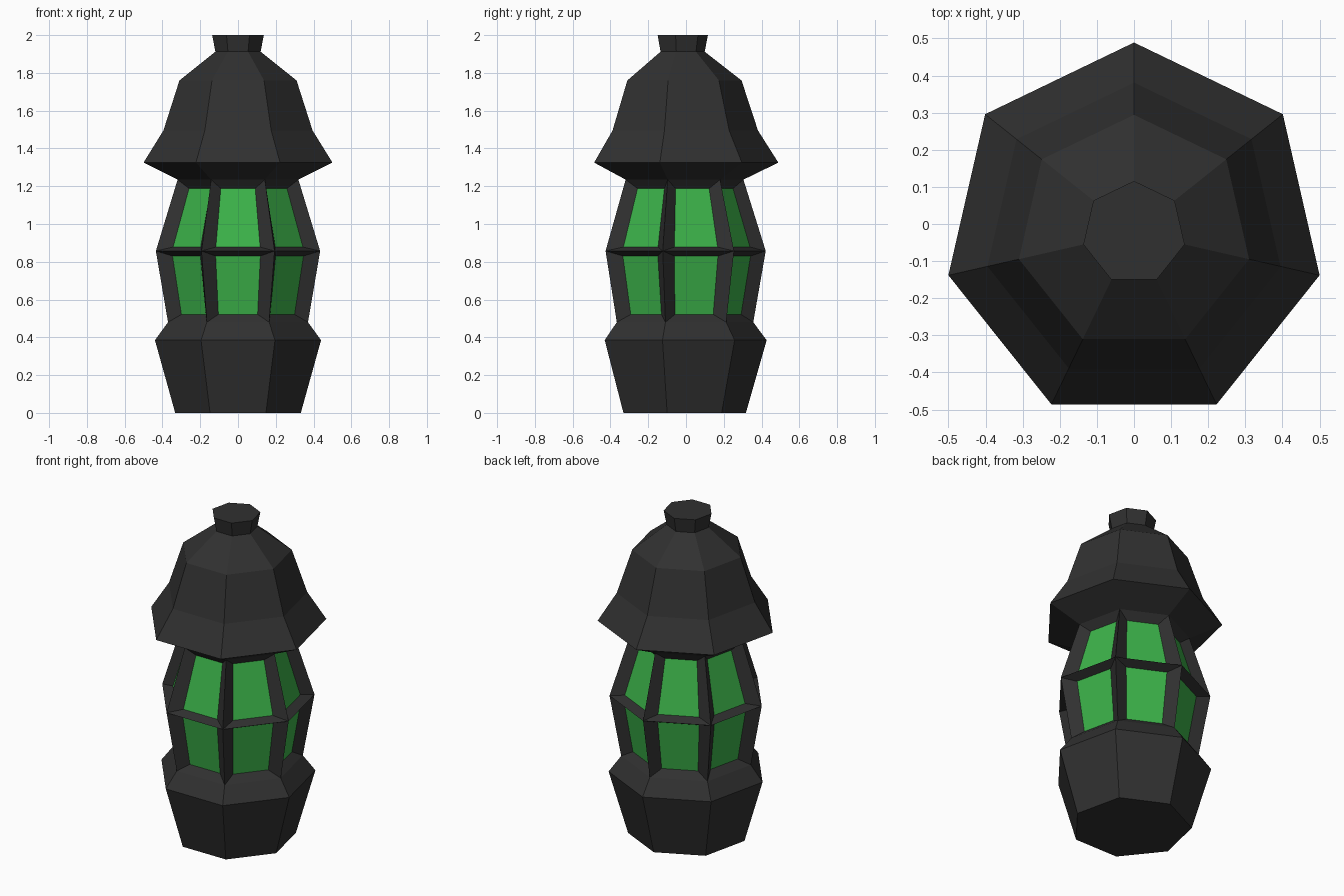
import bpy, bmesh
from math import sin, cos, tau
from mathutils import Vector

SIDES = 7
CENTRE_Y = -0.024

cube = bpy.data.objects.get("Cube")
if cube:
    bpy.data.objects.remove(cube, do_unlink=True)


def material(name, rgb):
    mat = bpy.data.materials.new(name)
    mat.use_nodes = True
    mat.diffuse_color = (*rgb, 1)
    shader = next(n for n in mat.node_tree.nodes if n.type == 'BSDF_PRINCIPLED')
    shader.inputs["Base Color"].default_value = (*rgb, 1)
    return mat


iron = material("dark iron", (0.030, 0.030, 0.030))
glass = material("green glass", (0.045, 0.45, 0.068))


def ring(bm, radius, z):
    """One seven-sided ring with a corner pointing to the back."""
    return [bm.verts.new((-radius * sin(tau * i / SIDES),
                          CENTRE_Y + radius * cos(tau * i / SIDES), z))
            for i in range(SIDES)]


def add_glazing(bm, face):
    """Splay the frame inward to a recessed green pane."""
    corners = list(face.verts)
    a, b, c, d = [v.co.copy() for v in corners]
    face.normal_update()
    recess = face.normal * -0.048

    def point(u, v):
        return a.lerp(b, u).lerp(d.lerp(c, u), v) + recess

    inner = [bm.verts.new(point(u, v))
             for u, v in ((0.19, 0.09), (0.81, 0.09), (0.81, 0.91), (0.19, 0.91))]
    bm.faces.remove(face)
    for i in range(4):
        j = (i + 1) % 4
        bm.faces.new((corners[i], corners[j], inner[j], inner[i]))
    bm.faces.new(inner).material_index = 1


def faceted_part(name, profile, bottom=False, top=False, glazed=False):
    """Sweep a (radius, height) profile around the seven sides."""
    bm = bmesh.new()
    rings = [ring(bm, r, z) for r, z in profile]
    walls = []
    for low, high in zip(rings, rings[1:]):
        for i in range(SIDES):
            j = (i + 1) % SIDES
            walls.append(bm.faces.new((low[i], low[j], high[j], high[i])))
    if glazed:
        for face in walls:
            add_glazing(bm, face)
    if bottom:
        bm.faces.new(rings[0][::-1])
    if top:
        bm.faces.new(rings[-1])
    mesh = bpy.data.meshes.new(name)
    bm.to_mesh(mesh)
    bm.free()
    mesh.materials.append(iron)
    if glazed:
        mesh.materials.append(glass)
    obj = bpy.data.objects.new(name, mesh)
    bpy.context.collection.objects.link(obj)
    return obj


# Flared base with sloping shoulder
faceted_part("base", [(0.341, 0), (0.451, 0.385), (0.380, 0.48)], bottom=True)

# Two tiers of recessed windows
faceted_part("window_frame", [(0.380, 0.48), (0.446, 0.857), (0.328, 1.235)], glazed=True)

# Bell-shaped roof with its underside
faceted_part("roof", [(0.328, 1.235), (0.513, 1.325), (0.405, 1.495),
                      (0.318, 1.76), (0.123, 1.912)])

# Small flared cap
faceted_part("cap", [(0.123, 1.912), (0.140, 2.0)], top=True)
